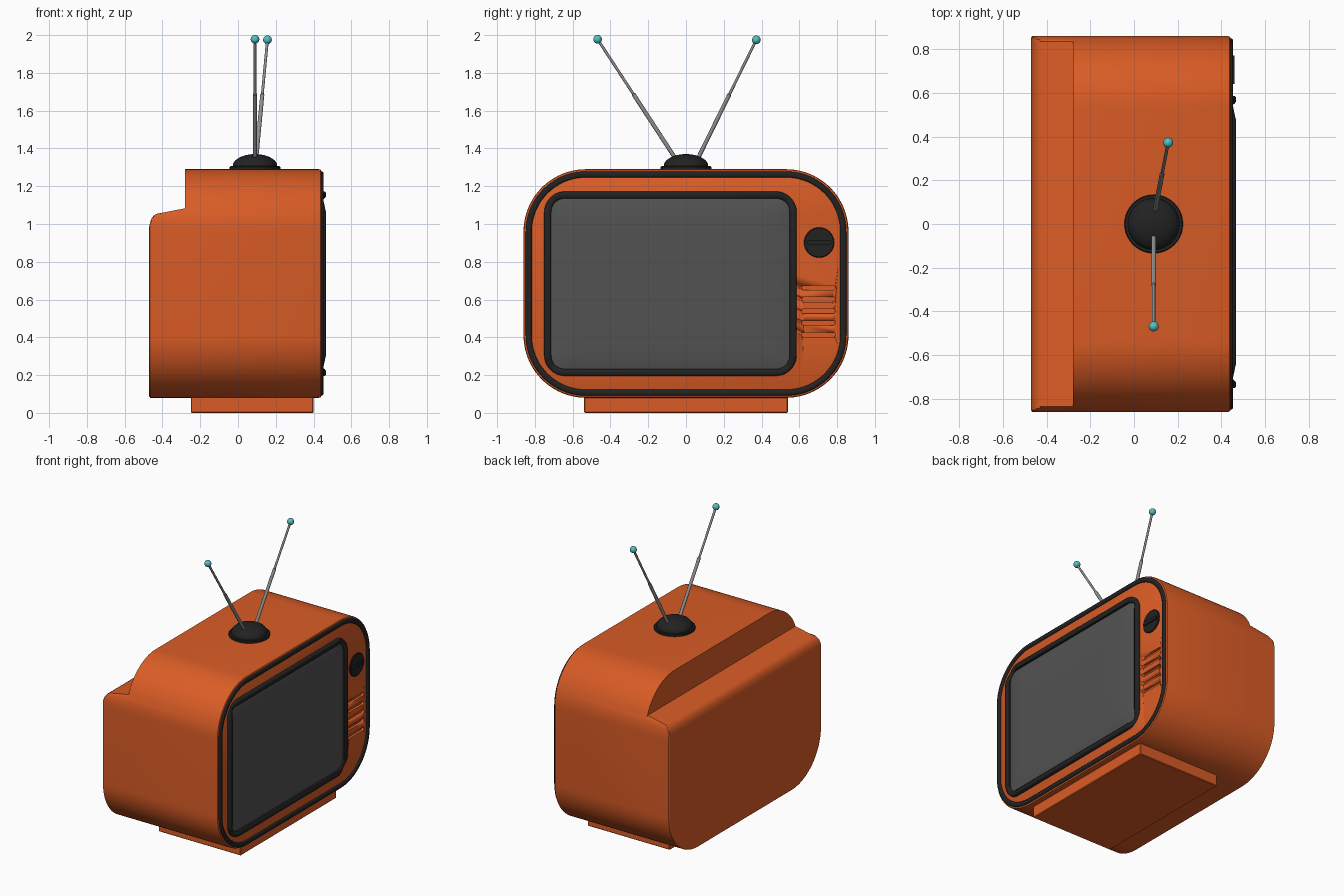
import bpy, bmesh, math
from mathutils import Vector

if "Cube" in bpy.data.objects:
    bpy.data.objects.remove(bpy.data.objects["Cube"])


def material(name, rgb):
    m = bpy.data.materials.new(name)
    m.diffuse_color = (*rgb, 1)
    m.use_nodes = True
    m.node_tree.nodes["Principled BSDF"].inputs["Base Color"].default_value = m.diffuse_color
    return m


ORANGE = material("orange shell", (0.70, 0.107, 0.019))
BLACK = material("black plastic", (0.016, 0.016, 0.016))
GLASS = material("grey glass", (0.085, 0.085, 0.085))
METAL = material("grey metal", (0.28, 0.28, 0.28))
TEAL = material("teal tip", (0.09, 0.52, 0.54))


def finish(name, bm, mat, angle=30):
    bmesh.ops.remove_doubles(bm, verts=bm.verts, dist=1e-5)
    bmesh.ops.recalc_face_normals(bm, faces=bm.faces)
    me = bpy.data.meshes.new(name)
    bm.to_mesh(me)
    bm.free()
    me.materials.append(mat)
    me.polygons.foreach_set("use_smooth", [True] * len(me.polygons))
    me.set_sharp_from_angle(angle=math.radians(angle))
    ob = bpy.data.objects.new(name, me)
    bpy.context.collection.objects.link(ob)
    return ob


def rounded(y0, y1, z0, z1, r, n=12):
    """Rounded rectangle in the y-z plane, as (y, z) pairs."""
    pts = []
    corners = ((y1 - r, z1 - r), (y0 + r, z1 - r), (y0 + r, z0 + r), (y1 - r, z0 + r))
    for k, (cy, cz) in enumerate(corners):
        for i in range(n + 1):
            a = math.pi / 2 * (k + i / n)
            pts.append((cy + r * math.cos(a), cz + r * math.sin(a)))
    return pts


def loft(bm, rings, closed=False):
    """Bridge rings of equal length; cap the ends unless closed into a loop."""
    vs = [[bm.verts.new(p) for p in ring] for ring in rings]
    n = len(vs[0])
    for a, b in zip(vs, vs[1:] + (vs[:1] if closed else [])):
        for i in range(n):
            j = (i + 1) % n
            bm.faces.new((a[i], a[j], b[j], b[i]))
    if not closed:
        bm.faces.new(vs[0])
        bm.faces.new(vs[-1])


def at(x, pts):
    return [(x, y, z) for y, z in pts]


# shell: rounded box along x, with the rear top cut down to a sloping step
def shell_ring(x, inset, cap):
    pts = rounded(-0.86 + inset, 0.86 - inset, 0.08 + inset, 1.29 - inset, 0.33 - inset, 20)
    return [(x, y, min(z, cap)) for y, z in pts]


bm = bmesh.new()
loft(bm, [shell_ring(*a) for a in (
    (-0.47, 0.008, 0.985), (-0.465, 0.0, 1.01), (-0.457, 0, 1.03), (-0.445, 0, 1.046),
    (-0.43, 0, 1.054), (-0.28, 0, 1.083), (-0.28, 0, 2), (0.428, 0, 2),
    (0.437, 0.003, 2), (0.441, 0.01, 2))])
shell = finish("shell", bm, ORANGE)

# speaker slots cut into the front
bm = bmesh.new()
for i in range(5):
    z = 0.663 - i * 0.0622
    slot = rounded(0.612, 0.79, z - 0.0125, z + 0.0125, 0.012, 6)
    loft(bm, [at(0.424, slot), at(0.47, slot)])
cutter = finish("slot_cutter", bm, ORANGE)
cutter.hide_render = True
cutter.hide_viewport = True
mod = shell.modifiers.new("slots", "BOOLEAN")
mod.operation, mod.solver, mod.object = "DIFFERENCE", "EXACT", cutter

# foot
bm = bmesh.new()
bmesh.ops.create_cube(bm, size=1)
for v in bm.verts:
    v.co = Vector((0.075 + v.co.x * 0.65, v.co.y * 1.08, 0.045 + v.co.z * 0.09))
bmesh.ops.bevel(bm, geom=bm.edges[:], offset=0.005, segments=1, affect="EDGES")
finish("foot", bm, ORANGE)

# black trim around the front
bm = bmesh.new()


def trim_ring(x, d):
    return at(x, rounded(-0.86 + d, 0.86 - d, 0.08 + d, 1.29 - d, 0.33 - d, 20))


loft(bm, [trim_ring(*a) for a in (
    (0.432, 0.011), (0.447, 0.012), (0.452, 0.018), (0.452, 0.037),
    (0.447, 0.043), (0.432, 0.044))], closed=True)
finish("front_trim", bm, BLACK, 50)

# screen frame: bows forward along its sides, lower at the corners
CY, CZ, HW, HH = -0.0825, 0.684, 0.668, 0.488


def screen_pts(d, r):
    return rounded(CY - HW + d, CY + HW - d, CZ - HH + d, CZ + HH - d, r)


def frame_ring(x, d):
    r = 0.11 - d
    ring = []
    for y, z in screen_pts(d, r):
        s = max(HW - d - abs(y - CY), HH - d - abs(z - CZ)) / r
        t = min(1, max(0, (s - 0.29) / 0.71))
        ring.append((x + (0.016 * t if x > 0.44 else 0), y, z))
    return ring


bm = bmesh.new()
loft(bm, [frame_ring(*a) for a in (
    (0.43, 0), (0.444, 0), (0.450, 0.007), (0.450, 0.026), (0.443, 0.036), (0.43, 0.038))],
    closed=True)
finish("screen_frame", bm, BLACK, 50)

# bulging glass
bm = bmesh.new()
loft(bm, [at(x, screen_pts(d, r)) for x, d, r in (
    (0.43, 0.034, 0.076), (0.444, 0.034, 0.076), (0.450, 0.06, 0.07), (0.455, 0.09, 0.065),
    (0.459, 0.13, 0.06), (0.462, 0.19, 0.05), (0.463, 0.27, 0.04))])
finish("screen", bm, GLASS, 60)


def lathe(name, profile, mat, origin, axis, n=40):
    """Revolve (radius, height) points about an axis through origin."""
    rot = Vector(axis).to_track_quat("Z", "Y")
    bm = bmesh.new()
    loft(bm, [[Vector(origin) + rot @ Vector((r * math.cos(2 * math.pi * i / n),
                                            r * math.sin(2 * math.pi * i / n), h))
               for i in range(n)] for r, h in profile])
    return finish(name, bm, mat, 40)


# tuning knob with a grip bar
lathe("knob", [(0.08, -0.01), (0.08, 0.008), (0.076, 0.012)], BLACK, (0.438, 0.705, 0.902), (1, 0, 0))
bm = bmesh.new()
grip = rounded(0.64, 0.77, 0.891, 0.913, 0.008, 4)
loft(bm, [at(0.44, grip), at(0.459, grip)])
finish("knob_grip", bm, BLACK)

# aerial base: flat disc and dome
dome = [(0.118 * math.cos(a), 0.018 + 0.064 * math.sin(a))
        for a in (math.pi / 2 * i / 10 for i in range(10))]
lathe("aerial_base", [(0.134, -0.005), (0.134, 0.014), (0.13, 0.018)] + dome + [(0.004, 0.082)],
      BLACK, (0.09, 0, 1.288), (0, 0, 1))

# telescopic aerial rods with round tips
for side, start, end in (("left", (0.09, -0.045, 1.33), (0.09, -0.468, 1.978)),
                         ("right", (0.095, 0.055, 1.33), (0.156, 0.372, 1.975))):
    d = Vector(end) - Vector(start)
    L = d.length
    lathe(side + "_aerial", [(0.011, 0), (0.011, L * 0.55), (0.0075, L * 0.555), (0.0075, L)],
          METAL, start, d, 12)
    bm = bmesh.new()
    bmesh.ops.create_uvsphere(bm, u_segments=20, v_segments=12, radius=0.023)
    bmesh.ops.translate(bm, verts=bm.verts, vec=end)
    finish(side + "_aerial_tip", bm, TEAL)
